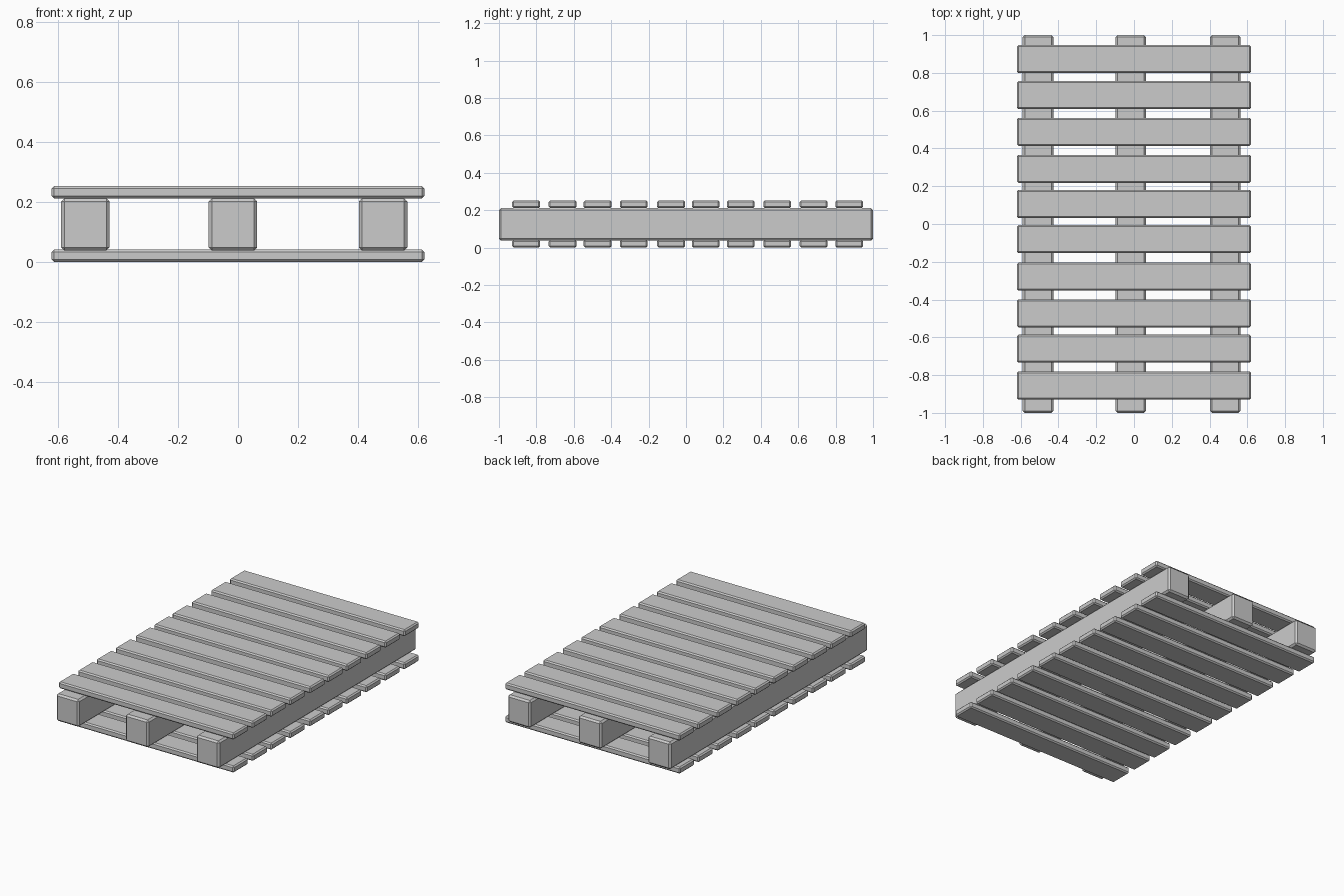
import bpy

default_cube = bpy.data.objects.get("Cube")
if default_cube:
    bpy.data.objects.remove(default_cube, do_unlink=True)

# One flat grey for every board
grey = bpy.data.materials.new("plain_grey")
grey.use_nodes = True
colour = (0.6, 0.6, 0.6, 1)
grey.diffuse_color = colour
grey.node_tree.nodes["Principled BSDF"].inputs["Base Color"].default_value = colour


def board(name, centre, size, chamfer):
    """Box with flat chamfered edges."""
    bpy.ops.mesh.primitive_cube_add(size=1, location=centre)
    obj = bpy.context.object
    obj.name = name
    obj.scale = size
    bpy.ops.object.transform_apply(location=False, rotation=False, scale=True)
    obj.data.materials.append(grey)
    bevel = obj.modifiers.new("chamfer", 'BEVEL')
    bevel.width = chamfer
    bevel.segments = 1
    return obj


# Three long beams
for side, x in (("right", -0.508), ("middle", -0.017), ("left", 0.483)):
    board(f"{side}_beam", (x, 0, 0.125), (0.162, 2.0, 0.174), 0.011)

# Ten cross slats on each face, slightly unevenly spaced
slat_rows = (-0.855, -0.66, -0.473, -0.279, -0.08, 0.106, 0.292, 0.488, 0.682, 0.873)
for layer, z in (("bottom", 0.021), ("top", 0.232)):
    for i, y in enumerate(slat_rows, 1):
        board(f"{layer}_slat_{i}", (0, y, z), (1.24, 0.148, 0.042), 0.008)
